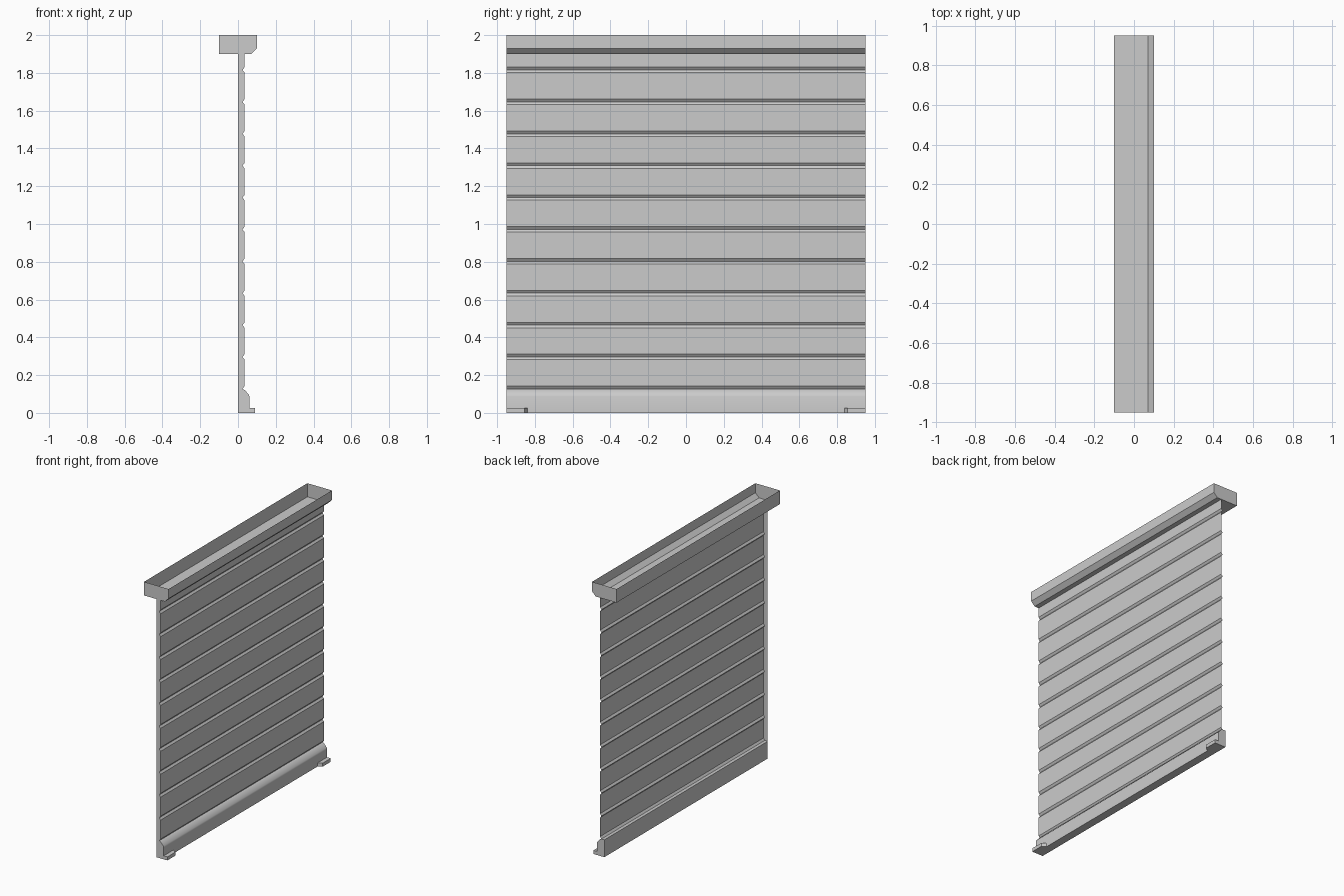
import bpy
import bmesh

if "Cube" in bpy.data.objects:
    bpy.data.objects.remove(bpy.data.objects["Cube"])

HALF = 0.95      # half length of the shutter along y
PITCH = 0.1688   # slat spacing


def build(name, profile, closed=True, caps=(-1, 1), skip=(), y0=-HALF, y1=HALF):
    """Sweep an (x, z) profile along y; skip lists the profile edges left open."""
    bm = bmesh.new()
    near = [bm.verts.new((x, y0, z)) for x, z in profile]
    far = [bm.verts.new((x, y1, z)) for x, z in profile]
    n = len(profile)
    for i in range(n if closed else n - 1):
        if i not in skip:
            j = (i + 1) % n
            bm.faces.new((near[i], near[j], far[j], far[i]))
    if -1 in caps:
        bm.faces.new(near[::-1])
    if 1 in caps:
        bm.faces.new(far)
    bmesh.ops.recalc_face_normals(bm, faces=bm.faces)
    return finish(name, bm)


def finish(name, bm):
    mesh = bpy.data.meshes.new(name)
    bm.to_mesh(mesh)
    bm.free()
    ob = bpy.data.objects.new(name, mesh)
    bpy.context.collection.objects.link(ob)
    return ob


# Top housing: thin tray, open upwards, chamfered lower front edge
build("housing", [(-0.1, 2), (-0.1, 1.9), (0.07, 1.9), (0.1, 1.93), (0.1, 2)],
      skip=(4,))

# Slat sheet: single skin with a V groove between slats, open at the back;
# the profile returns to x = 0 so that only the -y end is capped
slats = [(0, 1.9), (0.035, 1.9)]
for i in range(11):
    z = 1.83 - PITCH * i
    slats += [(0.035, z), (0.024, z - 0.015)]
    if i < 10:
        slats += [(0.035, z - 0.029)]
slats += [(0, slats[-1][1])]
n = len(slats)
build("slats", slats, caps=(-1,), skip=(0, n - 2, n - 1))

# Bottom bar with a sloped upper front edge
build("bottom_bar", [(0, 0), (0.06, 0), (0.06, 0.087), (0.057, 0.097),
                     (0.036, 0.121), (0.024, 0.127), (0, 0.127)])

# Two handles at the ends of the bar, inner corner cut at an angle
for side, name in ((-1, "left_handle"), (1, "right_handle")):
    bm = bmesh.new()
    plan = [(0.06, 0.95), (0.09, 0.95), (0.09, 0.855), (0.06, 0.838)]
    face = bm.faces.new([bm.verts.new((x, side * y, 0)) for x, y in plan])
    top = bmesh.ops.extrude_face_region(bm, geom=[face])["geom"]
    bmesh.ops.translate(bm, vec=(0, 0, 0.026),
                        verts=[g for g in top if isinstance(g, bmesh.types.BMVert)])
    bmesh.ops.recalc_face_normals(bm, faces=bm.faces)
    finish(name, bm)

# Keep hard edges, soften only the bar's rounded slope
bar = bpy.data.objects["bottom_bar"]
bpy.context.view_layer.objects.active = bar
bar.select_set(True)
bpy.ops.object.shade_smooth_by_angle(angle=0.6)
